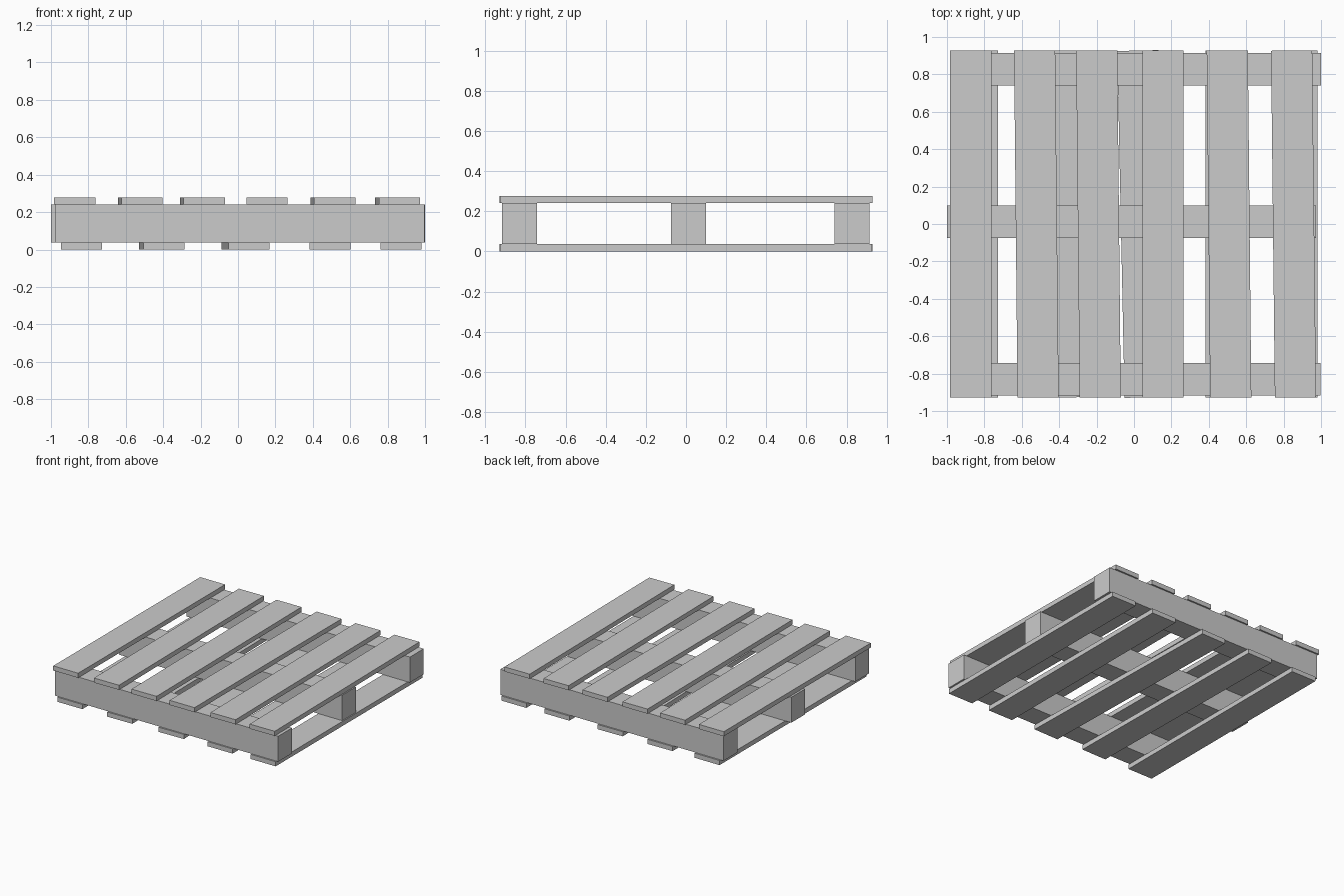
import bpy, bmesh
from mathutils import Matrix

if "Cube" in bpy.data.objects:
    bpy.data.objects.remove(bpy.data.objects["Cube"])


def box(name, center, size, angle=0.0):
    """Flat-shaded box, turned about z by angle."""
    mesh = bpy.data.meshes.new(name)
    bm = bmesh.new()
    bmesh.ops.create_cube(bm, size=1, matrix=Matrix.Diagonal((*size, 1)))
    bm.to_mesh(mesh)
    bm.free()
    obj = bpy.data.objects.new(name, mesh)
    obj.location = center
    obj.rotation_euler.z = angle
    bpy.context.collection.objects.link(obj)
    return obj


BOARD = (0.22, 1.855, 0.037)
STRINGER = (1.973, 0.174, 0.203)

# Stringers running along x, slightly staggered
for name, x, y in (("front", 0.01, -0.829),
                   ("middle", -0.0135, 0.012),
                   ("back", 0.0135, 0.828)):
    box(name + "_stringer", (x, y, 0.1385), STRINGER)

# Top deck boards, some nailed a little crooked
for i, (x, a) in enumerate(((-0.873, 0), (-0.522, 0.01), (-0.19, 0.01),
                            (0.155, 0), (0.508, 0.01), (0.853, 0.011))):
    box(f"top_board_{i + 1}", (x, 0, 0.2585), BOARD, a)

# Bottom deck boards
for i, (x, a) in enumerate(((-0.836, 0), (-0.408, 0.013), (0.04, 0.021),
                            (0.492, 0), (0.872, 0))):
    box(f"bottom_board_{i + 1}", (x, 0, 0.0185), BOARD, a)
